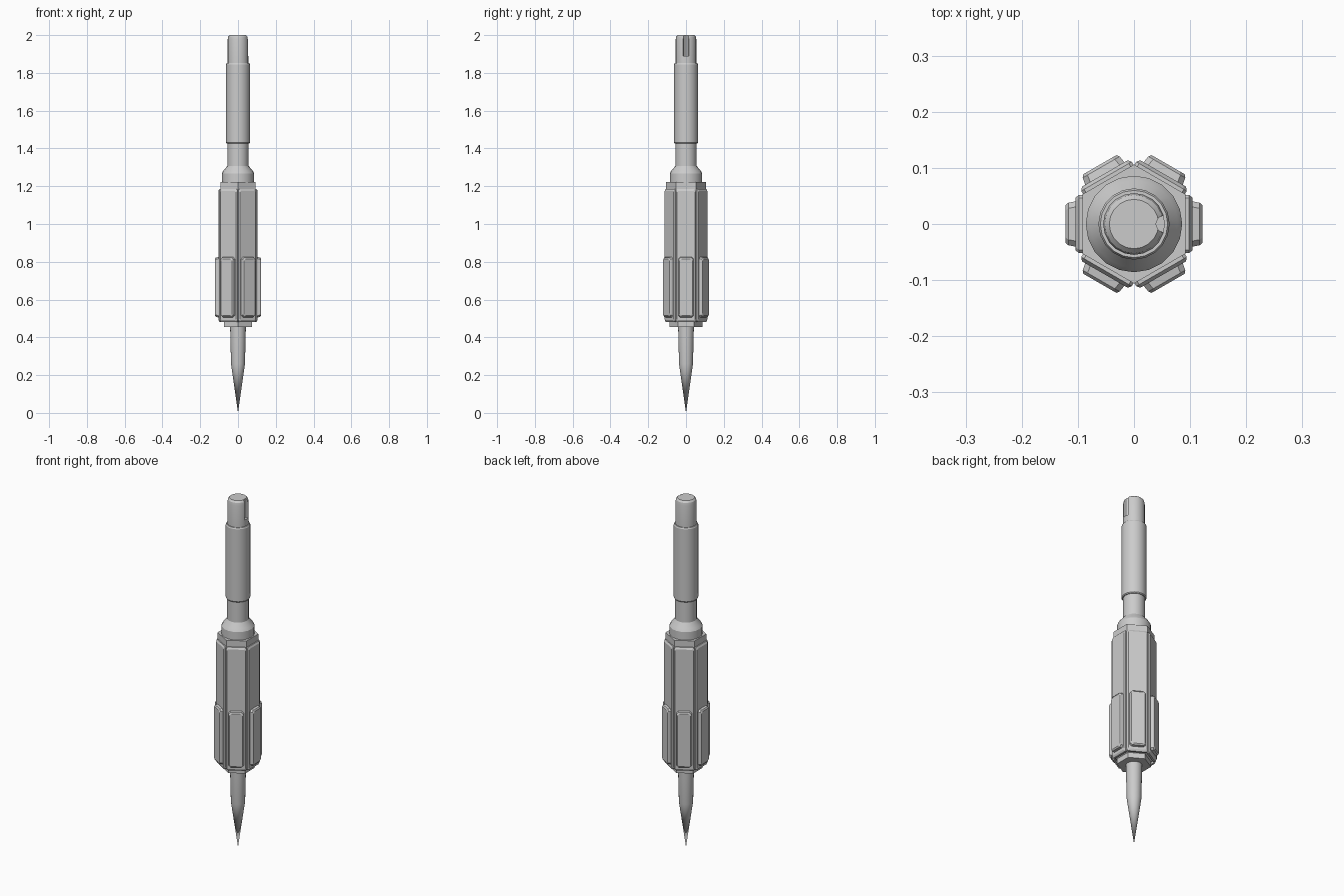
import bpy, bmesh
from math import cos, sin, pi, radians
from mathutils import Matrix, Vector

if "Cube" in bpy.data.objects:
    bpy.data.objects.remove(bpy.data.objects["Cube"])


def loft(name, rings, angle=25):
    """Closed solid through rings of points; a one-point last ring closes in a tip."""
    bm = bmesh.new()
    vr = [[bm.verts.new(p) for p in r] for r in rings]
    for a, b in zip(vr, vr[1:]):
        n = max(len(a), len(b))
        for i in range(n):
            j = (i + 1) % n
            if len(a) == 1:
                bm.faces.new((a[0], b[j], b[i]))
            elif len(b) == 1:
                bm.faces.new((a[i], a[j], b[0]))
            else:
                bm.faces.new((a[i], a[j], b[j], b[i]))
    for r in (vr[0], vr[-1]):
        if len(r) > 2:
            bm.faces.new(r)
    bmesh.ops.recalc_face_normals(bm, faces=bm.faces)
    me = bpy.data.meshes.new(name)
    bm.to_mesh(me)
    bm.free()
    ob = bpy.data.objects.new(name, me)
    bpy.context.collection.objects.link(ob)
    bpy.ops.object.select_all(action='DESELECT')
    ob.select_set(True)
    bpy.context.view_layer.objects.active = ob
    if angle:
        bpy.ops.object.shade_smooth_by_angle(angle=radians(angle))
    return ob


def turned(name, profile, n=20, phase=0.0, angle=25, x=0.0):
    rings = []
    for r, z in profile:
        if r == 0:
            rings.append([(x, 0, z)])
        else:
            rings.append([(x + r * cos(phase + 2 * pi * i / n),
                           r * sin(phase + 2 * pi * i / n), z) for i in range(n)])
    return loft(name, rings, angle)


def plate(name, turn, layers, chamfer):
    """Raised plate on one hexagon side; layers are (distance, half width, z0, z1)."""
    m = Matrix.Rotation(turn, 3, 'Z')
    rings = []
    for d, w, z0, z1 in layers:
        c = chamfer
        pts = [(-w + c, z0), (w - c, z0), (w, z0 + c), (w, z1 - c),
               (w - c, z1), (-w + c, z1), (-w, z1 - c), (-w, z0 + c)]
        rings.append([m @ Vector((d, y, z)) for y, z in pts])
    return loft(name, rings, 0)


# Pointed tip
turned("tip", [(0, 0), (0.037, 0.26), (0.0405, 0.41), (0.042, 0.47)])

# Hexagonal grip core with stepped lower end
turned("grip_core", [(0.087, 0.456), (0.087, 0.485), (0.106, 0.497), (0.106, 1.222)],
       n=6, phase=pi / 2, angle=0)

# Long panels and short raised pads on each of the six sides
for k in range(6):
    a = k * pi / 3
    plate(f"grip_panel_{k}", a, [(0.088, 0.052, 0.482, 1.186),
                                 (0.098, 0.052, 0.482, 1.186),
                                 (0.104, 0.047, 0.492, 1.176)], 0.006)
    plate(f"grip_pad_{k}", a, [(0.100, 0.041, 0.505, 0.826),
                               (0.117, 0.038, 0.508, 0.823),
                               (0.122, 0.034, 0.515, 0.816)], 0.010)

# Collar and neck
turned("collar", [(0.086, 1.215), (0.086, 1.268), (0.078, 1.282), (0.056, 1.308),
                  (0.054, 1.312)])
turned("neck", [(0.056, 1.29), (0.056, 1.45)])

# Sleeve
turned("sleeve", [(0.060, 1.426), (0.0635, 1.431), (0.0635, 1.845), (0.060, 1.852)])

# End cap with a rounded notch on the +x side
cap = turned("end_cap", [(0.055, 1.84), (0.055, 1.975), (0.052, 1.991), (0.044, 2.0)])
cutter = turned("notch_cutter", [(0.016, 1.89), (0.016, 2.1)], n=8, angle=0, x=0.055)
cutter.hide_render = True
cutter.hide_set(True)
mod = cap.modifiers.new("notch", 'BOOLEAN')
mod.operation = 'DIFFERENCE'
mod.solver = 'EXACT'
mod.object = cutter
bpy.context.view_layer.objects.active = cap
bpy.ops.object.modifier_apply(modifier=mod.name)
bpy.data.objects.remove(cutter)
